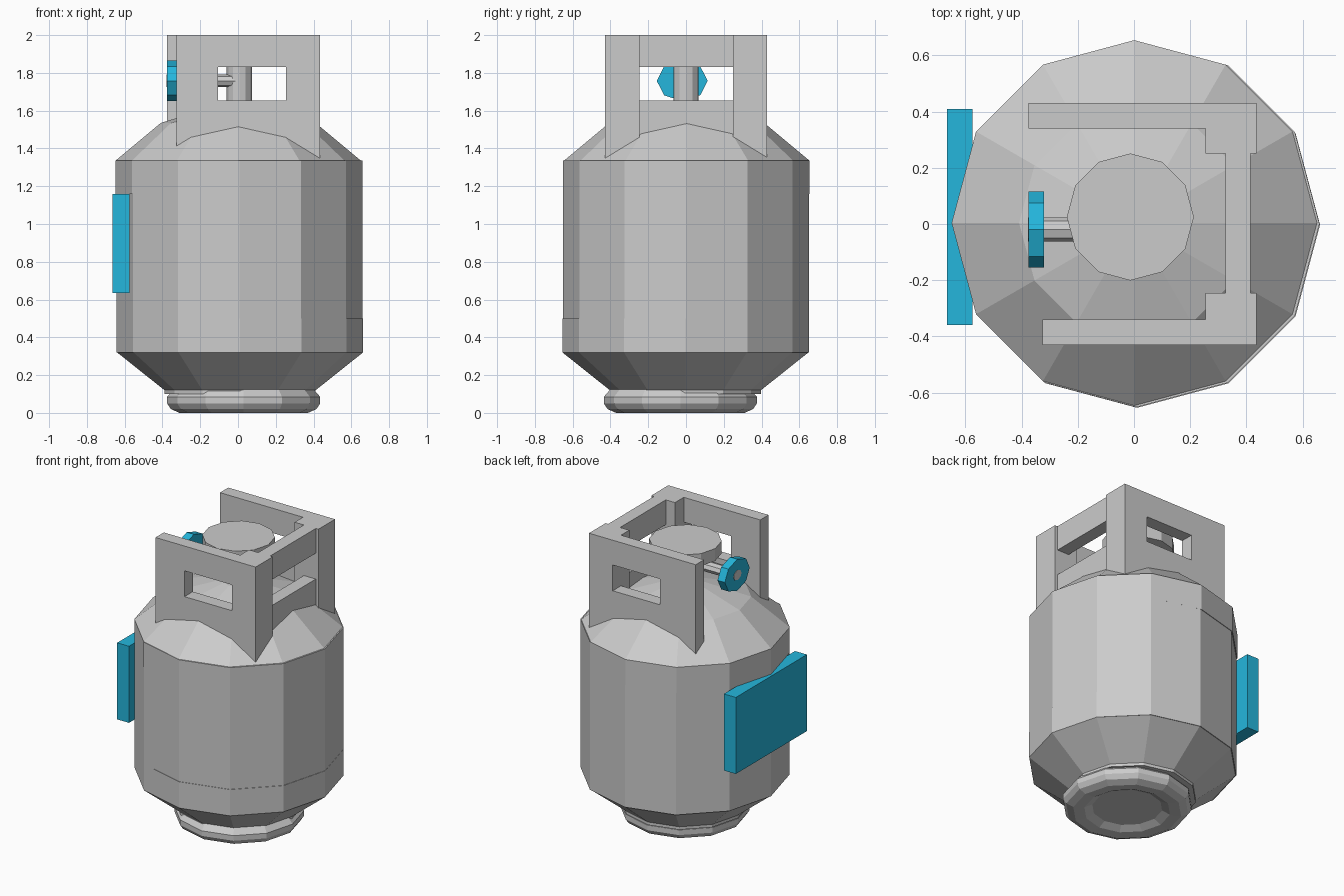
import bpy, bmesh, math
from mathutils import Matrix, Vector

cube = bpy.data.objects.get("Cube")
if cube:
    bpy.data.objects.remove(cube, do_unlink=True)


def material(name, color):
    m = bpy.data.materials.new(name)
    m.use_nodes = True
    m.diffuse_color = color
    m.node_tree.nodes["Principled BSDF"].inputs["Base Color"].default_value = color
    return m


GREY = material("light_grey", (0.6, 0.6, 0.6, 1))
TEAL = material("turquoise", (0.018, 0.47, 0.72, 1))


def finish(name, bm, mat):
    bmesh.ops.recalc_face_normals(bm, faces=bm.faces)
    mesh = bpy.data.meshes.new(name)
    bm.to_mesh(mesh)
    bm.free()
    mesh.materials.append(mat)
    ob = bpy.data.objects.new(name, mesh)
    bpy.context.collection.objects.link(ob)
    return ob


def lathe(name, profile, center, mat, sides=12):
    """Spin (radius, z) points around a vertical axis; open ends are capped."""
    bm = bmesh.new()
    rings = []
    for r, z in profile:
        rings.append([bm.verts.new((center[0] + r * math.cos(math.tau * i / sides),
                                    center[1] + r * math.sin(math.tau * i / sides), z))
                      for i in range(sides)])
    for a, b in zip(rings, rings[1:]):
        for i in range(sides):
            j = (i + 1) % sides
            bm.faces.new((a[i], a[j], b[j], b[i]))
    bm.faces.new(rings[0])
    bm.faces.new(rings[-1])
    return finish(name, bm, mat)


def boxes(name, spans, mat):
    """One object from boxes given as (x0, x1, y0, y1, z0, z1)."""
    bm = bmesh.new()
    for x0, x1, y0, y1, z0, z1 in spans:
        mid = Vector((x0 + x1, y0 + y1, z0 + z1)) / 2
        size = Matrix.Diagonal((x1 - x0, y1 - y0, z1 - z0, 1))
        bmesh.ops.create_cube(bm, size=1, matrix=Matrix.Translation(mid) @ size)
    return finish(name, bm, mat)


def rod_x(name, x0, x1, y, z, ry, rz, sides, mat):
    """Cylinder along x with an elliptical section."""
    bm = bmesh.new()
    m = (Matrix.Translation(((x0 + x1) / 2, y, z)) @ Matrix.Diagonal((1, ry, rz, 1))
         @ Matrix.Rotation(math.pi / 2, 4, 'Y'))
    bmesh.ops.create_cone(bm, cap_ends=True, segments=sides, radius1=1, radius2=1,
                          depth=x1 - x0, matrix=m)
    return finish(name, bm, mat)


def wall(name, x0, x1, y0, y1, win, along):
    """Upright panel with a rectangular window, flush faces all round."""
    lo, hi, zb, zt = win
    bm = bmesh.new()
    us = (x0, lo, hi, x1) if along == 'x' else (y0, lo, hi, y1)
    zs = (1.3, zb, zt, 2.0)
    v = (y0, y1) if along == 'x' else (x0, x1)
    grid = {}
    for i, u in enumerate(us):
        for k, z in enumerate(zs):
            co = (u, v[0], z) if along == 'x' else (v[0], u, z)
            grid[i, k] = bm.verts.new(co)
    for i in range(3):
        for k in range(3):
            if (i, k) != (1, 1):
                bm.faces.new((grid[i, k], grid[i + 1, k], grid[i + 1, k + 1], grid[i, k + 1]))
    ext = bmesh.ops.extrude_face_region(bm, geom=bm.faces[:], use_keep_orig=True)
    move = (0, v[1] - v[0], 0) if along == 'x' else (v[1] - v[0], 0, 0)
    bmesh.ops.translate(bm, vec=move, verts=[g for g in ext["geom"]
                                             if isinstance(g, bmesh.types.BMVert)])
    bmesh.ops.dissolve_limit(bm, angle_limit=0.01, verts=bm.verts, edges=bm.edges)
    return finish(name, bm, GREY)


# Tank: three slightly offset shells
lathe("tank_body", [(0.652, 0.32), (0.652, 1.335)], (0.008, 0), GREY)
lathe("tank_dome", [(0.65, 1.16), (0.65, 1.335), (0.41, 1.535), (0.1, 1.63)],
      (0.001, 0.004), GREY)
lathe("tank_bowl", [(0.4, 0.1), (0.4, 0.12), (0.651, 0.32), (0.651, 0.5)],
      (0.011, -0.003), GREY)

# Foot ring with recessed underside
lathe("foot_ring", [(0.05, 0.03), (0.22, 0.03), (0.27, 0.005), (0.34, 0), (0.385, 0.02),
                    (0.405, 0.05), (0.405, 0.085), (0.37, 0.125)], (0.03, -0.03), GREY)

# Collar guard
window = (-0.105, 0.255, 1.653, 1.83)
wall("guard_front", -0.325, 0.435, -0.43, -0.34, window, 'x')
wall("guard_back", -0.375, 0.435, 0.34, 0.43, window, 'x')
boxes("guard_posts", [(0.255, 0.435, -0.34, -0.245, 1.3, 2),
                      (0.255, 0.435, 0.25, 0.34, 1.3, 2)], GREY)
boxes("guard_side_rails", [(0.325, 0.415, -0.245, 0.25, 1.4, 1.653),
                           (0.325, 0.415, -0.245, 0.25, 1.83, 2)], GREY)

# Valve stem, cap, arm and hand wheel
lathe("valve_stem", [(0.067, 1.55), (0.067, 1.85)], (0.007, 0), GREY)
lathe("valve_cap", [(0.226, 1.835), (0.226, 1.92)], (-0.013, 0.025), GREY)
rod_x("valve_arm", -0.378, 0, -0.02, 1.758, 0.043, 0.034, 8, GREY)
rod_x("hand_wheel", -0.375, -0.32, -0.02, 1.758, 0.135, 0.108, 8, TEAL)

# Label plate on the right side
boxes("label_plate", [(-0.665, -0.575, -0.36, 0.41, 0.635, 1.16)], TEAL)
